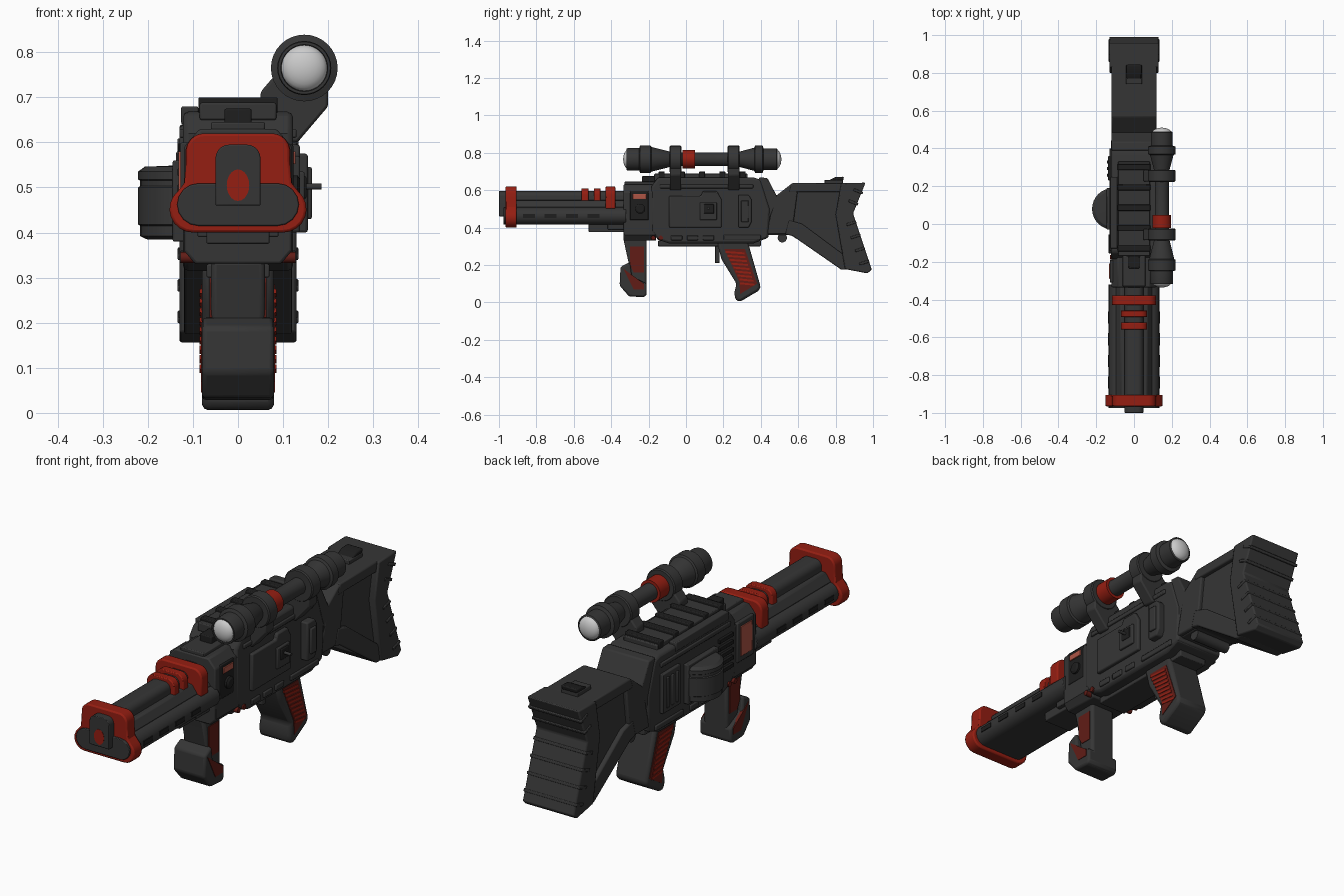
import bpy, bmesh, math
from mathutils import Matrix, Vector

if "Cube" in bpy.data.objects:
    bpy.data.objects.remove(bpy.data.objects["Cube"])

def mat(name, c):
    m = bpy.data.materials.new(name)
    m.diffuse_color = (*c, 1)
    m.use_nodes = True
    m.node_tree.nodes["Principled BSDF"].inputs["Base Color"].default_value = m.diffuse_color
    return m

DARK = mat("charcoal", (.036, .036, .036))
BLACK = mat("black", (.013, .013, .013))
RED = mat("red", (.30, .013, .006))
DIM = mat("dim_red", (.12, .012, .008))
PANEL = mat("light_red", (.42, .09, .06))
GLASS = mat("lens", (.6, .6, .6))

def finish(name, bm, m, bevel=0, seg=2):
    bmesh.ops.recalc_face_normals(bm, faces=bm.faces)
    me = bpy.data.meshes.new(name)
    bm.to_mesh(me)
    bm.free()
    o = bpy.data.objects.new(name, me)
    bpy.context.collection.objects.link(o)
    me.materials.append(m)
    if bevel:
        b = o.modifiers.new("bevel", 'BEVEL')
        b.width, b.segments, b.limit_method, b.angle_limit = bevel, seg, 'ANGLE', math.radians(40)
    return o

def prism(name, pts, axis, a, b, m=DARK, bevel=.006):
    """Extrude a 2D outline along an axis: x uses (y,z), y uses (x,z), z uses (x,y)."""
    put = {'x': lambda p, t: (t, p[0], p[1]), 'y': lambda p, t: (p[0], t, p[1]),
           'z': lambda p, t: (p[0], p[1], t)}[axis]
    bm = bmesh.new()
    f = bm.faces.new([bm.verts.new(put(p, a)) for p in pts])
    r = bmesh.ops.extrude_face_region(bm, geom=[f])
    d = Vector(put((0, 0), b - a))
    bmesh.ops.translate(bm, vec=d, verts=[v for v in r['geom'] if isinstance(v, bmesh.types.BMVert)])
    return finish(name, bm, m, bevel)

def box(name, x, y, z, m=DARK, bevel=.004):
    return prism(name, [(x[0], y[0]), (x[1], y[0]), (x[1], y[1]), (x[0], y[1])], 'z', z[0], z[1], m, bevel)

def lathe(name, prof, origin, axis='y', m=DARK, n=32):
    """Spin (radius, distance) points about an axis through origin."""
    bm = bmesh.new()
    vs = [bm.verts.new((r, 0, t)) for r, t in prof]
    es = [bm.edges.new(p) for p in zip(vs, vs[1:])]
    bmesh.ops.spin(bm, geom=vs + es, cent=(0, 0, 0), axis=(0, 0, 1), angle=math.tau, steps=n)
    bmesh.ops.remove_doubles(bm, verts=bm.verts, dist=1e-5)
    rot = {'y': Matrix.Rotation(-math.pi / 2, 4, 'X'), 'x': Matrix.Rotation(math.pi / 2, 4, 'Y'),
           'z': Matrix()}[axis]
    bmesh.ops.transform(bm, matrix=Matrix.Translation(origin) @ rot, verts=bm.verts)
    return finish(name, bm, m)

def mirrored(half):
    return half + [(-x, z) for x, z in reversed(half) if x > 0]

def arc(cx, cz, r, a0, a1, n=8):
    return [(cx + r * math.cos(math.radians(a0 + (a1 - a0) * i / n)),
             cz + r * math.sin(math.radians(a0 + (a1 - a0) * i / n))) for i in range(n + 1)]

# Barrel: wide lower shroud and arched upper barrel
lobe = mirrored([(0, .415)] + arc(.088, .462, .047, -90, 90) + [(0, .509)])
prism("lower_barrel_shroud", lobe, 'y', -.975, -.32, bevel=.003)
arch = mirrored([(0, .46), (.05, .46)] + arc(.02, .565, .03, 0, 90, 5))
prism("upper_barrel", arch, 'y', -1.0, -.32, bevel=.003)
prism("barrel_saddle", mirrored([(0, .45), (.095, .45), (.095, .51), (.07, .545), (0, .55)]), 'y', -.93, -.32)
box("barrel_under_block", (-.07, .07), (-.52, -.33), (.375, .43))
box("barrel_under_step", (-.09, .09), (-.42, -.33), (.39, .43))
for s in (-1, 1):
    for i in range(4):
        y = -.84 + .115 * i
        box("shroud_slot", sorted((s * .11, s * .1365)), (y - .032, y + .032), (.452, .473), BLACK, 0)

# Red muzzle ring, bore and collars
ring = mirrored([(0, .40)] + arc(.1, .452, .052, -90, 50) +
                [(.119, .51), (.115, .56)] + arc(.075, .58, .04, 10, 90, 5) + [(0, .62)])
prism("muzzle_ring", ring, 'y', -.965, -.905, RED)
bore = [(.025 * math.cos(a * math.tau / 20), .505 + .035 * math.sin(a * math.tau / 20)) for a in range(20)]
prism("muzzle_bore", bore, 'y', -1.001, -.98, RED, 0)
collar = mirrored([(0, .50), (.117, .50), (.117, .56)] + arc(.075, .578, .042, 0, 90, 5))
prism("rear_collar", collar, 'y', -.43, -.378, RED)
for y in (-.54, -.475):
    prism("barrel_band", mirrored([(0, .50), (.07, .50)] + arc(.035, .575, .035, 0, 90, 5)),
          'y', y - .018, y + .018, RED, .004)

# Receiver
prism("front_receiver", mirrored([(0, .33), (.095, .33), (.12, .36), (.12, .59), (.085, .63), (0, .63)]),
      'y', -.335, -.16)
prism("main_receiver", [(-.185, .38), (-.15, .335), (-.09, .315), (.36, .315), (.44, .345), (.45, .5),
                        (.40, .655), (.36, .668), (-.15, .668), (-.185, .62)], 'x', -.122, .122, bevel=.012)
prism("receiver_rear_plate", [(.36, .33), (.44, .345), (.445, .45), (.495, .55), (.435, .665), (.39, .668)],
      'x', -.118, .118)
box("underside_rail", (-.07, .07), (-.15, .40), (.30, .33))
box("top_rail", (-.085, .085), (-.17, .33), (.65, .688))
for i in range(5):
    y = -.13 + .108 * i
    box("top_rail_rib", (-.088, .088), (y - .016, y + .016), (.66, .70), BLACK)
box("left_top_strip", (-.126, -.088), (-.13, .25), (.64, .68))
box("front_sight", (-.03, .03), (-.235, -.165), (.62, .675), BLACK)
box("front_top_plate", (-.06, .06), (-.33, -.17), (.62, .645))

# Right side panels
box("right_front_recess", (.11, .123), (-.30, -.20), (.44, .595), BLACK)
box("right_indicator", (.115, .128), (-.285, -.212), (.552, .58), PANEL, .002)
lathe("right_dial", [(0, 0), (.027, 0), (.027, .02), (.018, .026), (0, .026)], (.112, -.245, .50), 'x', BLACK, 20)
prism("right_cover", [(-.09, .40), (.19, .40), (.19, .55), (.165, .595), (.09, .595), (.08, .57), (-.09, .57)],
      'x', .11, .138)
box("right_cover_inset", (.13, .148), (.075, .165), (.44, .535))
box("right_cover_tab", (.13, .152), (.095, .15), (.475, .525), BLACK)
prism("right_bolt_block", [(.28, .40), (.335, .40), (.35, .43), (.35, .55), (.335, .575), (.28, .575)],
      'x', .11, .155)
box("right_bolt_inset", (.15, .164), (.295, .335), (.43, .545))
lathe("right_pin", [(0, 0), (.007, 0), (.007, .06), (0, .06)], (.125, .12, .502), 'x', DARK, 12)
for s in (-1, 1):
    a, b = sorted((s * .11, s * .13))
    for y in (-.05, .035, .12):
        box("lower_side_lug", (a, b), (y - .03, y + .03), (.332, .358))
    box("lower_side_rail", (a, b), (.2, .40), (.335, .36))
    box("upper_side_rail", (a, b), (-.14, .36), (.61, .63))
    lathe("side_rivet", [(0, -.128), (.012, -.128), (.012, .128), (0, .128)], (0, -.155 - .02 * s, .345), 'x', DIM, 12)

# Left side: drum, red window and vents
drum = [(0, .385), (.09, .385), (.105, .392), (.105, .415), (.11, .418), (.11, .50), (.105, .503),
        (.105, .515), (.11, .518), (.11, .535), (.095, .546), (0, .55)]
lathe("side_drum", drum, (-.112, .08, 0), 'z')
box("drum_mount", (-.145, -.11), (-.03, .19), (.38, .56))
box("left_window_frame", (-.128, -.11), (-.31, -.19), (.42, .60))
box("left_window", (-.132, -.12), (-.29, -.21), (.445, .58), PANEL, .002)
for i in range(5):
    box("left_vent", (-.134, -.115), (-.155, -.055), (.42 + i * .035, .437 + i * .035), BLACK, .002)
box("left_rear_panel", (-.137, -.11), (.23, .36), (.40, .58))
for i in range(3):
    box("left_rear_rib", (-.143, -.12), (.25 + i * .035, .267 + i * .035), (.42, .56))

# Grips
prism("front_grip_stem", [(-.335, .34), (-.21, .34), (-.21, .04), (-.225, .03), (-.28, .03), (-.30, .18)],
      'x', -.06, .06, bevel=.012)
prism("front_grip_hook", [(-.30, .215), (-.35, .19), (-.355, .09), (-.305, .032), (-.225, .028), (-.21, .04),
                          (-.21, .10), (-.29, .14)], 'x', -.08, .08, bevel=.01)
prism("rear_grip", [(.165, .325), (.33, .325), (.40, .08), (.385, .06), (.29, .004), (.265, .012), (.258, .05),
                    (.27, .10), (.19, .23)], 'x', -.08, .08, bevel=.014)
box("trigger", (-.015, .015), (.155, .18), (.21, .32), DARK)
for s in (-1, 1):
    a, b = sorted((s * .05, s * .063))
    prism("front_grip_inlay", [(-.30, .30), (-.225, .30), (-.225, .16), (-.28, .16), (-.30, .20)],
          'x', a, b, DIM, 0)
    a, b = sorted((s * .07, s * .0825))
    prism("front_grip_lower_inlay", [(-.335, .18), (-.225, .10), (-.225, .07), (-.28, .07)],
          'x', a, b, DIM, 0)
    prism("rear_grip_inlay", [(.205, .285), (.315, .285), (.38, .10), (.29, .045), (.285, .11)], 'x', a, b, DIM, 0)
    for i in range(9):
        z, t = .275 - i * .021, i / 8
        y0, y1 = .21 + .078 * min(1, t * 1.1), .312 + .055 * t
        prism("rear_grip_stripe", [(y0, z), (y1, z - .008), (y1, z - .018), (y0, z - .01)], 'x',
              *sorted((s * .07, s * .085)), RED, 0)

# Stock: narrow core, raised borders and ribbed butt
prism("stock_core", [(.43, .36), (.56, .36), (.84, .18), (.92, .18), (.87, .475), (.92, .625), (.57, .625),
                     (.485, .56), (.43, .56)], 'x', -.10, .10)
prism("stock_wrist", [(.43, .365), (.53, .365), (.57, .39), (.60, .62), (.565, .635), (.475, .565)],
      'x', -.118, .118)
prism("stock_top", [(.55, .59), (.85, .59), (.87, .637), (.565, .637)], 'x', -.12, .12)
prism("stock_lower_edge", [(.53, .365), (.57, .355), (.83, .175), (.87, .175), (.85, .25), (.62, .42), (.55, .44)],
      'x', -.12, .12)
prism("stock_butt", [(.83, .637), (.96, .64), (.893, .475), (.993, .175), (.97, .155), (.85, .178), (.80, .47)],
      'x', -.13, .13)
box("stock_top_latch", (-.042, .042), (.74, .84), (.625, .655))
prism("stock_latch_hook", [(.76, .65), (.84, .65), (.845, .672), (.80, .67)], 'x', -.04, .04, BLACK)
for y, z, tilt in ((.942, .585, 22), (.916, .525, 22), (.906, .43, -18), (.929, .36, -18), (.952, .29, -18),
                   (.975, .22, -18)):
    r = box("butt_rib", (-.134, .134), (-.05, .004), (-.007, .007), DARK, .003)
    r.location, r.rotation_euler = (0, y, z), (math.radians(-tilt), 0, 0)
lathe("sling_pin", [(0, -.09), (.025, -.09), (.025, .09), (0, .09)], (0, .515, .345), 'x', DARK, 16)

# Scope with lenses, red band and two mounts
sx, sz = .147, .765
tube = [(0, -.30), (.05, -.305), (.052, -.318), (.058, -.318), (.06, -.31), (.06, -.25), (.074, -.245), (.074, -.19),
        (.066, -.185), (.042, -.09), (.037, -.08), (.037, .26), (.042, .29), (.062, .365), (.073, .37),
        (.073, .41), (.058, .415), (.058, .485), (.052, .49), (.05, .48), (0, .48)]
lathe("scope_tube", tube, (sx, 0, sz))
lathe("scope_red_band", [(.03, -.02), (.05, -.02), (.05, .048), (.03, .048)], (sx, 0, sz), m=RED)
dome = [(.051 * math.cos(math.radians(a)), .028 * math.sin(math.radians(a))) for a in range(0, 91, 15)]
lathe("scope_front_lens", [(r, -.308 - h) for r, h in dome], (sx, 0, sz), m=GLASS)
lathe("scope_rear_lens", [(r, .482 + h) for r, h in dome], (sx, 0, sz), m=GLASS)
for y in (-.056, .255):
    lathe("scope_mount_ring", [(.03, y - .032), (.068, y - .032), (.073, y - .027), (.073, y + .027),
                               (.068, y + .032), (.03, y + .032)], (sx, 0, sz), n=24)
    prism("scope_mount_arm", [(.05, .66), (.05, .712), (.10, .77), (.20, .74), (.20, .68), (.132, .60), (.10, .60)],
          'y', y - .03, y + .03)

# Smooth shading with sharp edges kept
bpy.ops.object.select_all(action='SELECT')
bpy.context.view_layer.objects.active = bpy.context.selected_objects[0]
bpy.ops.object.shade_smooth_by_angle(angle=math.radians(32))
